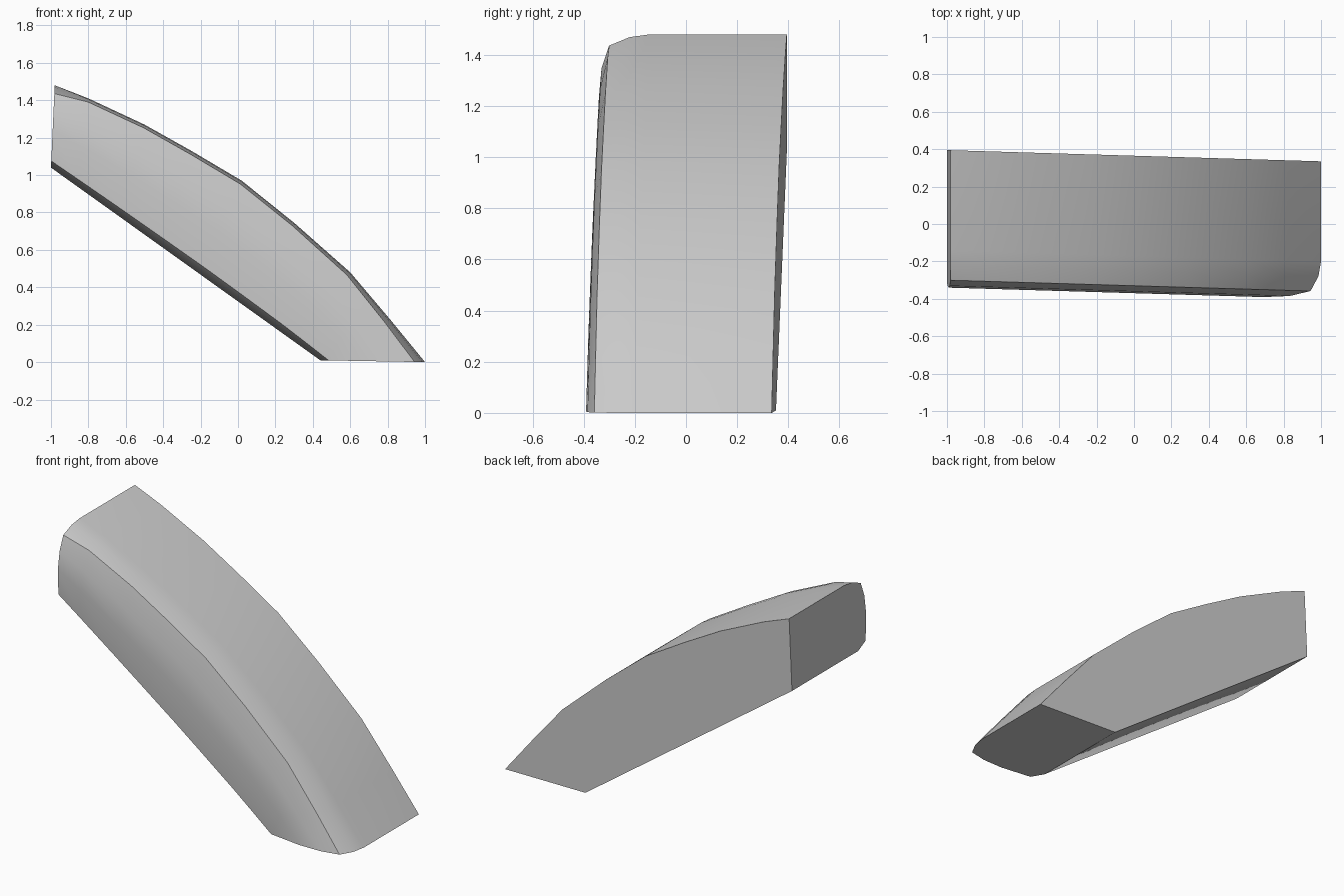
import bpy
import bmesh
from mathutils import Vector

cube = bpy.data.objects.get("Cube")
if cube:
    bpy.data.objects.remove(cube, do_unlink=True)

grey = bpy.data.materials.new("plain_grey")
grey.use_nodes = True
colour = (0.6, 0.6, 0.6, 1)
grey.diffuse_color = colour
grey.node_tree.nodes["Principled BSDF"].inputs["Base Color"].default_value = colour

# Stations along the curved slab: top x, top z, share of the way along
# the straight underside, size of the rounded top corner
stations = [(-0.98, 1.48, 0, 1), (-0.8, 1.41, 0.1, 0.4), (-0.5, 1.27, 0.26, 0.35),
            (-0.25, 1.13, 0.4, 0.35), (0.02, 0.97, 0.55, 0.35), (0.3, 0.745, 0.69, 0.35),
            (0.6, 0.48, 0.83, 0.45), (0.82, 0.22, 0.93, 0.7), (1.0, 0.0, 1, 1)]
under_start = Vector((-1, 0, 1.04))
under_end = Vector((0.44, 0, 0.01))

# Cross-section as depth and share of thickness: rounded top corner, then bulged front
corner = [(-0.17, 0.0), (-0.25, 0.025), (-0.33, 0.1)]
front = [(-0.36, 0.3), (-0.37, 0.55), (-0.355, 0.92), (-0.28, 1.0)]


def section(x, z, share, size):
    top = Vector((x, 0, z))
    bottom = under_start.lerp(under_end, share)
    outline = [(0.365, 0)] + [(y, t * size) for y, t in corner] + front + [(0.365, 1)]
    points = []
    for y, t in outline:
        p = top.lerp(bottom, t)
        p.y = y - 0.03 * p.x
        points.append(p)
    return points


# Loft the sections and close the back and both ends with flat faces
bm = bmesh.new()
rings = [[bm.verts.new(p) for p in section(*s)] for s in stations]
for a, b in zip(rings, rings[1:]):
    for i in range(len(a) - 1):
        bm.faces.new((a[i], a[i + 1], b[i + 1], b[i]))
bm.faces.new([r[0] for r in rings] + [r[-1] for r in reversed(rings)])
bm.faces.new(rings[0])
bm.faces.new(rings[-1])
bmesh.ops.recalc_face_normals(bm, faces=bm.faces)

mesh = bpy.data.meshes.new("curved_slab")
bm.to_mesh(mesh)
bm.free()
mesh.materials.append(grey)
slab = bpy.data.objects.new("curved_slab", mesh)
bpy.context.collection.objects.link(slab)

# Smooth the curved sides and keep the creases sharp
bpy.ops.object.select_all(action="DESELECT")
slab.select_set(True)
bpy.context.view_layer.objects.active = slab
bpy.ops.object.shade_smooth_by_angle(angle=0.55)
